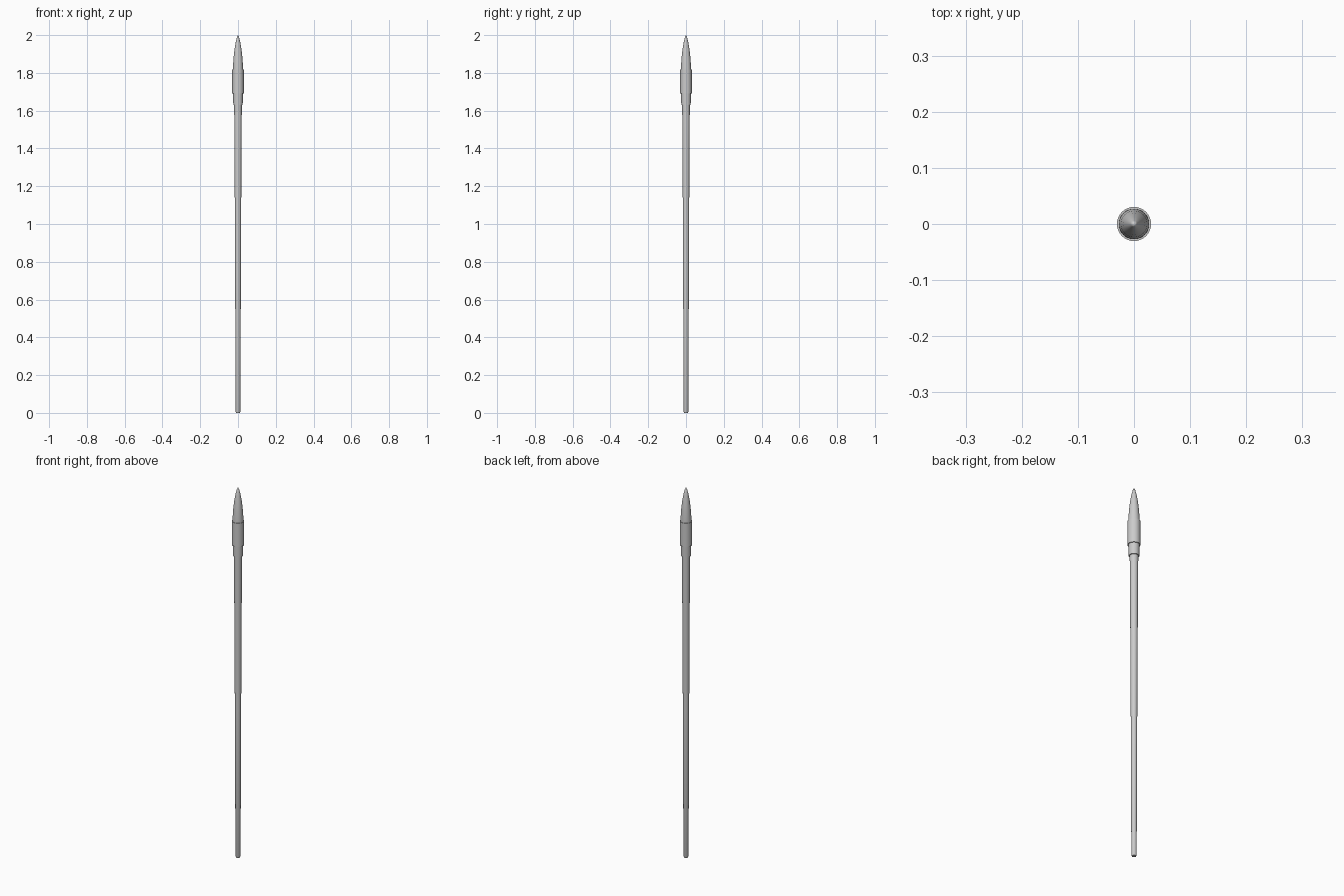
import bpy, bmesh, math

if "Cube" in bpy.data.objects:
    bpy.data.objects.remove(bpy.data.objects["Cube"])

SIDES = 32


def lathe(name, profile):
    """Revolve a (radius, z) profile around the z axis."""
    bm = bmesh.new()
    verts = [bm.verts.new((r, 0, z)) for r, z in profile]
    edges = [bm.edges.new(pair) for pair in zip(verts, verts[1:])]
    bmesh.ops.spin(bm, geom=verts + edges, cent=(0, 0, 0), axis=(0, 0, 1),
                   angle=math.tau, steps=SIDES, use_duplicate=False)
    bmesh.ops.remove_doubles(bm, verts=bm.verts, dist=1e-5)
    bmesh.ops.recalc_face_normals(bm, faces=bm.faces)
    mesh = bpy.data.meshes.new(name)
    bm.to_mesh(mesh)
    bm.free()
    obj = bpy.data.objects.new(name, mesh)
    bpy.context.collection.objects.link(obj)
    bpy.ops.object.select_all(action='DESELECT')
    obj.select_set(True)
    bpy.context.view_layer.objects.active = obj
    bpy.ops.object.shade_smooth_by_angle(angle=math.radians(30))
    return obj


# Long tapered handle with a slightly rounded butt
lathe("handle", [(0, 0), (0.010, 0), (0.0125, 0.006), (0.0155, 0.8),
                 (0.0185, 1.4), (0.0205, 1.66), (0, 1.66)])

# Stepped ferrule: narrow collar, then wide sleeve
lathe("ferrule_collar", [(0, 1.63), (0.025, 1.63), (0.026, 1.70), (0, 1.70)])
lathe("ferrule_sleeve", [(0, 1.69), (0.0305, 1.69), (0.0305, 1.817), (0, 1.817)])

# Pointed bristle tip
lathe("bristles", [(0, 1.80), (0.0275, 1.80), (0.0268, 1.83), (0.0235, 1.88),
                   (0.0185, 1.925), (0.0125, 1.96), (0.006, 1.987), (0, 2.0)])
